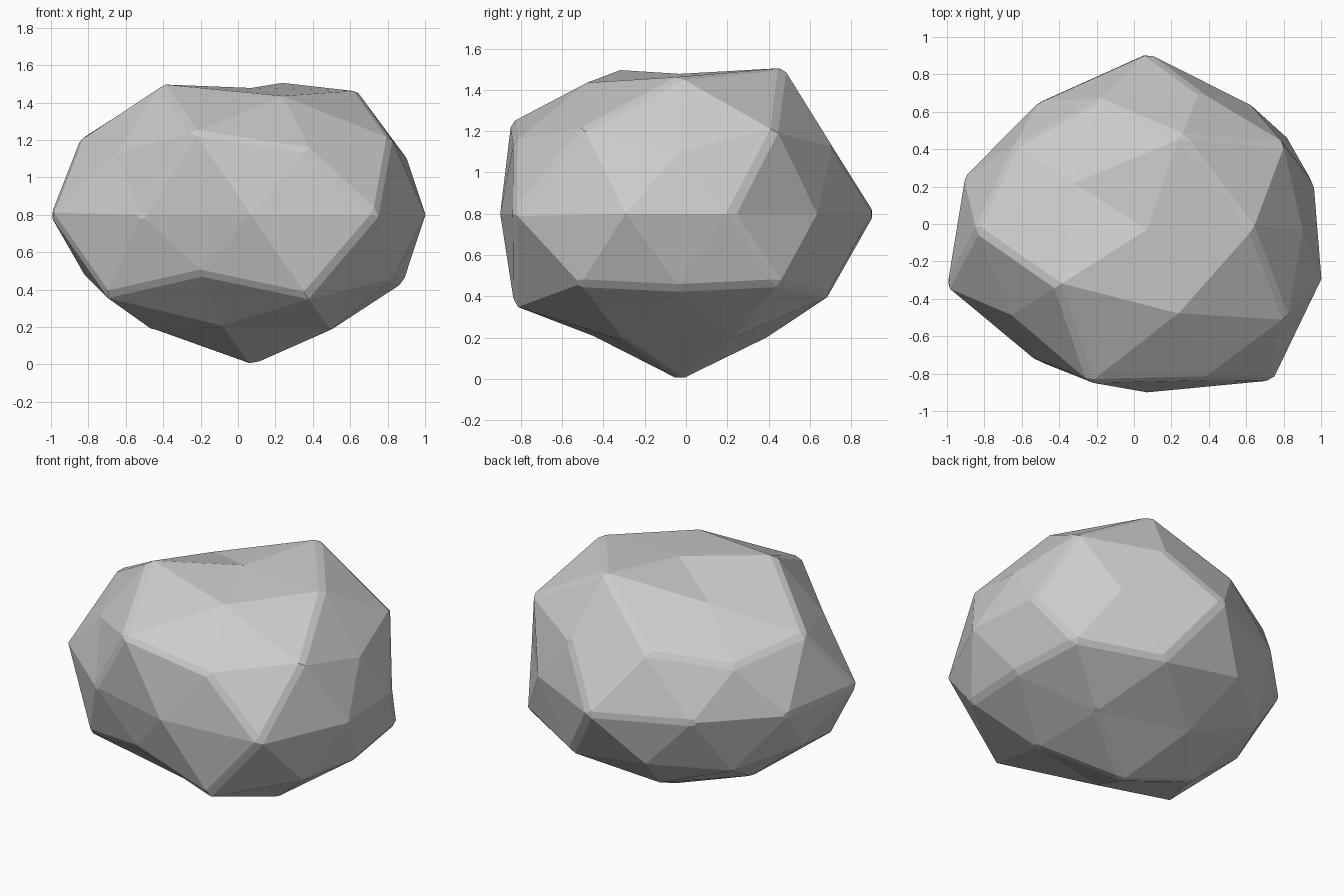
import bpy, bmesh, math

if "Cube" in bpy.data.objects:
    bpy.data.objects.remove(bpy.data.objects["Cube"])

# Radial stretch of each icosphere ring, keyed by height,
# listed counter-clockwise from +x
RINGS = {
    -1.0: [1.11],
    -0.9: [0.97, 0.97, 1.0, 0.96, 1.0],
    -0.5: [0.955, 1.035, 0.99, 1.125, 1.14],
    -0.4: [1.05, 1.0, 0.995, 0.97, 1.05],
    0.0: [0.936, 0.945, 1.085, 0.975, 1.03, 1.13, 1.0, 1.0, 1.145, 0.98],
    0.4: [0.93, 1.0, 0.98, 1.0, 1.085],
    0.5: [1.065, 0.985, 1.075, 1.16, 1.085],
    0.9: [1.075, 1.15, 0.92, 1.13, 1.03],
    1.0: [0.935],
}
SCALE = (1.0, 0.87, 0.725)
CENTRE = (0.07, -0.03, 0.8)

# Boulder: icosphere pushed in and out along its radii
bm = bmesh.new()
bmesh.ops.create_icosphere(bm, subdivisions=2, radius=1.0)


def angle(v):
    return round(math.degrees(math.atan2(v.co.y, v.co.x))) % 360


rings = {z: [] for z in RINGS}
for v in bm.verts:
    rings[min(RINGS, key=lambda z: abs(z - round(v.co.z, 1)))].append(v)
for z, verts in rings.items():
    for v, r in zip(sorted(verts, key=angle), RINGS[z]):
        v.co = [c + s * r * p for c, s, p in zip(CENTRE, SCALE, v.co)]

mesh = bpy.data.meshes.new("boulder")
bm.to_mesh(mesh)
bm.free()
boulder = bpy.data.objects.new("boulder", mesh)
bpy.context.collection.objects.link(boulder)

# Chipped narrow bevel on the sharper edges
bev = boulder.modifiers.new("worn_edges", 'BEVEL')
bev.width = 0.025
bev.segments = 1
bev.limit_method = 'ANGLE'
bev.angle_limit = math.radians(30)
